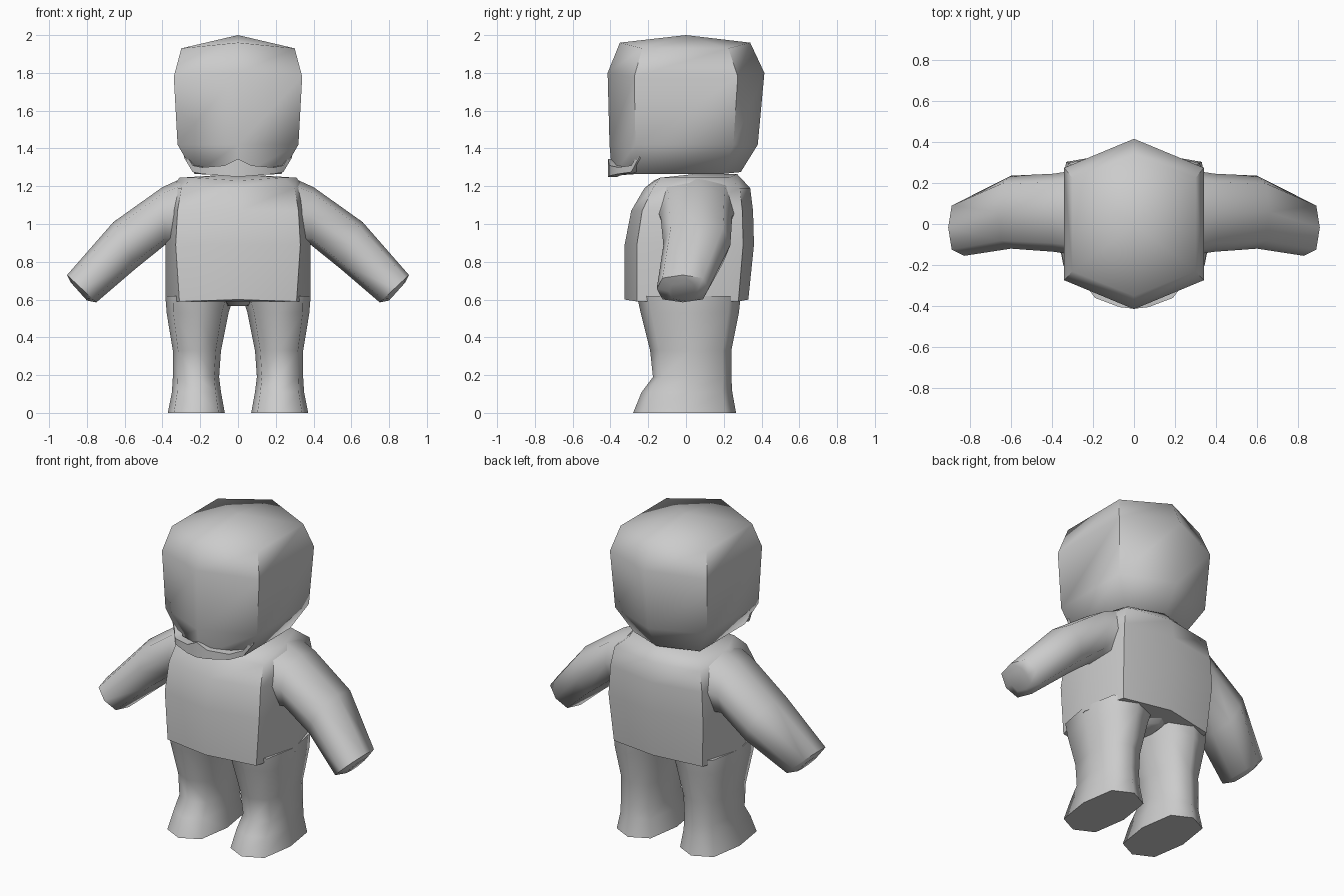
import bpy, bmesh, math
from mathutils import Vector

if "Cube" in bpy.data.objects:
    bpy.data.objects.remove(bpy.data.objects["Cube"])

grey = bpy.data.materials.new("plain_grey")
grey.diffuse_color = (0.6, 0.6, 0.6, 1)
grey.use_nodes = True
grey.node_tree.nodes["Principled BSDF"].inputs["Base Color"].default_value = grey.diffuse_color


def finish(name, bm, mirror=False):
    bmesh.ops.recalc_face_normals(bm, faces=bm.faces)
    me = bpy.data.meshes.new(name)
    bm.to_mesh(me)
    bm.free()
    me.materials.append(grey)
    ob = bpy.data.objects.new(name, me)
    bpy.context.collection.objects.link(ob)
    bpy.context.view_layer.objects.active = ob
    ob.select_set(True)
    bpy.ops.object.shade_smooth_by_angle(angle=math.radians(62))
    ob.select_set(False)
    if mirror:
        ob.modifiers.new("mirror", 'MIRROR')
    return ob


def loft(name, rings, apex=None, mirror=False):
    """Skin a stack of equal-sized rings, closing both ends."""
    bm = bmesh.new()
    vs = [[bm.verts.new(p) for p in r] for r in rings]
    n = len(vs[0])
    for a, b in zip(vs, vs[1:]):
        for i in range(n):
            j = (i + 1) % n
            bm.faces.new((a[i], a[j], b[j], b[i]))
    bm.faces.new(vs[0])
    if apex:
        tip = bm.verts.new(apex)
        for i in range(n):
            bm.faces.new((vs[-1][i], vs[-1][(i + 1) % n], tip))
    else:
        bm.faces.new(vs[-1])
    return finish(name, bm, mirror)


def octagon(top, bottom, y0, y1, square=0.8):
    """Eight-sided ring spanning two points and a depth range."""
    mid, half = (Vector(top) + Vector(bottom)) / 2, (Vector(top) - Vector(bottom)) / 2
    pts = []
    for i in range(8):
        t = i * math.pi / 4
        c, s = (math.copysign(abs(v) ** square, v) if abs(v) > 1e-6 else 0
                for v in (math.cos(t), math.sin(t)))
        pts.append(mid + half * c + Vector((0, (y0 + y1) / 2 + s * (y1 - y0) / 2, 0)))
    return pts


# Head: six-sided, ridged front and back
def head_ring(w, f, b, zf, zs, zb):
    return [(0, f, zf), (w, f * .66, zs), (w, b * .66, zs),
            (0, b, zb), (-w, b * .66, zs), (-w, f * .66, zs)]


loft("head", [head_ring(.23, -.39, .29, 1.255, 1.265, 1.275),
              head_ring(.32, -.405, .38, 1.42, 1.42, 1.42),
              head_ring(.34, -.415, .415, 1.80, 1.78, 1.80),
              head_ring(.30, -.35, .34, 1.96, 1.93, 1.96)], apex=(0, 0, 2.0))

# Lip: thin band wrapped around the lower front of the head
half = [(0, -.413, 1.345, 1.25), (.07, -.405, 1.31, 1.255), (.19, -.36, 1.30, 1.265),
        (.24, -.29, 1.31, 1.275), (.285, -.25, 1.38, 1.35)]
band = [(-x, y, t, b) for x, y, t, b in reversed(half[1:])] + half
loft("lip", [[(x, y, t), (x, y, b), (x * .9, y + .05, b), (x * .9, y + .05, t)]
             for x, y, t, b in band])


# Torso: eight-sided, overhanging the legs
def torso_ring(z, w, cx, f, b, zf=0, zb=0):
    right = [(cx, f * .8, z), (w, .02, z), (cx, b * .84, z)]
    left = [(-x, y, zz) for x, y, zz in reversed(right)]
    return [(0, f, z + zf)] + right + [(0, b, z + zb)] + left


loft("torso", [torso_ring(.59, .385, .31, -.325, .33, .01, .01),
               torso_ring(.89, .385, .33, -.325, .36),
               torso_ring(1.07, .37, .32, -.29, .355),
               torso_ring(1.19, .35, .30, -.22, .34),
               torso_ring(1.245, .31, .24, -.17, .27, -.015, .02)],
     apex=(0, .05, 1.265))

# Arms: hanging outward, closing in a blunt hand
loft("arm", [octagon(t, b, y0, y1, .72) for t, b, y0, y1 in (
    ((.29, 0, 1.245), (.30, 0, .88), -.15, .26),
    ((.40, 0, 1.195), (.385, 0, .89), -.135, .245),
    ((.66, 0, 1.01), (.54, 0, .765), -.12, .235),
    ((.905, 0, .73), (.75, 0, .585), -.155, .12),
    ((.885, 0, .69), (.80, 0, .595), -.09, .06))], mirror=True)

# Legs: tapering to the ankle, then spreading into the foot
loft("leg", [octagon((x1, 0, z), (x0, 0, z), y0, y1, .7) for z, x0, x1, y0, y1 in (
    (0, .07, .372, -.28, .265),
    (.11, .09, .35, -.235, .245),
    (.19, .10, .345, -.175, .24),
    (.33, .09, .345, -.19, .24),
    (.53, .05, .378, -.24, .28),
    (.62, .02, .384, -.26, .29))], mirror=True)

# Crotch: small wedge joining the legs under the torso
loft("crotch", [octagon((.06, 0, .565), (-.06, 0, .565), -.20, .22),
                octagon((.12, 0, .62), (-.12, 0, .62), -.25, .27)])
